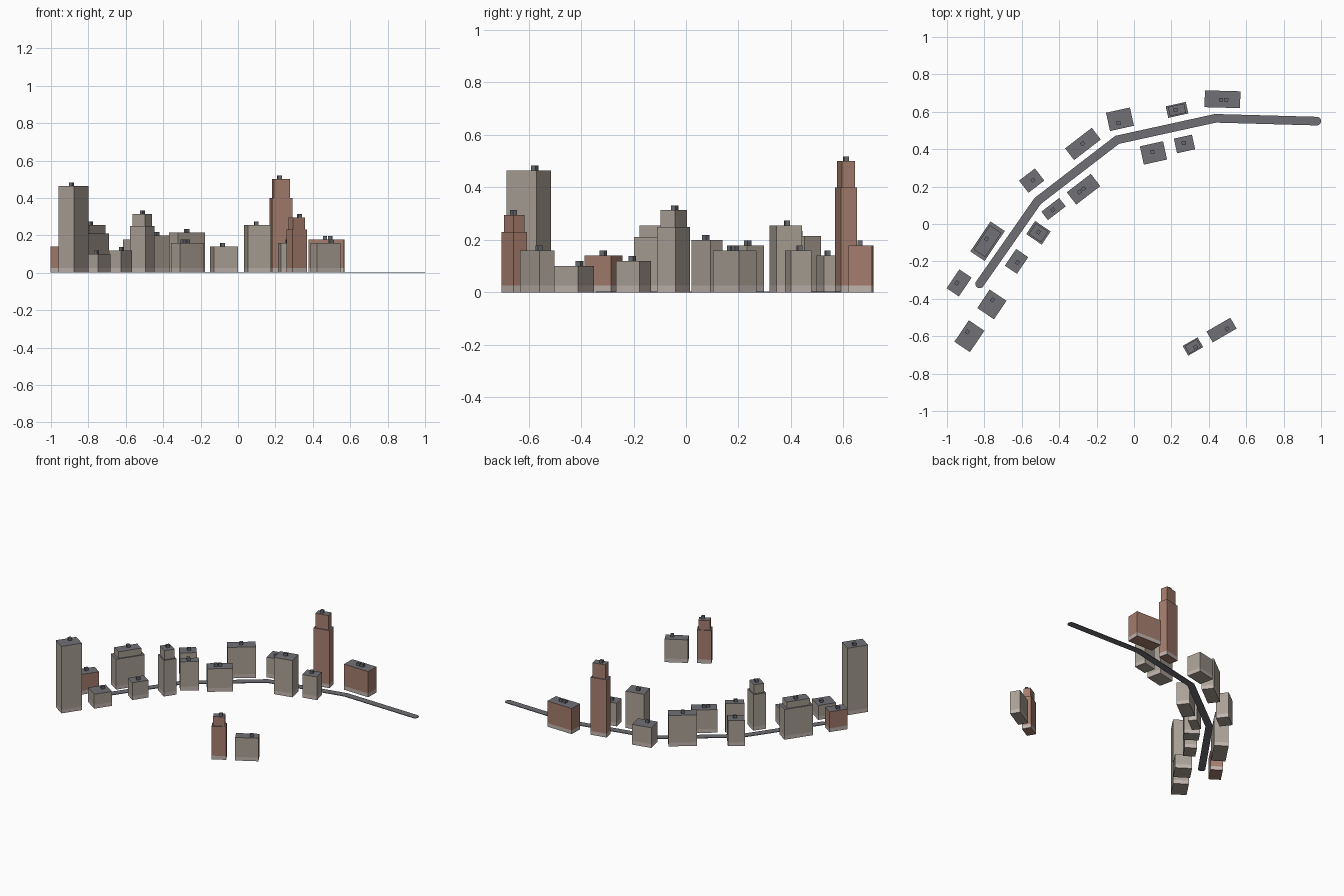
import bpy, bmesh
from math import radians, pi, cos, sin, atan2
from mathutils import Matrix, Vector

cube = bpy.data.objects.get("Cube")
if cube:
    bpy.data.objects.remove(cube, do_unlink=True)


def material(name, r, g, b):
    mat = bpy.data.materials.new(name)
    mat.use_nodes = True
    mat.diffuse_color = (r, g, b, 1)
    mat.node_tree.nodes["Principled BSDF"].inputs["Base Color"].default_value = (r, g, b, 1)
    return mat


STONE = material("stone wall", .40, .355, .305)
BRICK = material("brick wall", .375, .205, .155)
ROOF = material("grey roof", .165, .167, .182)
SHOPFRONT = material("pale shopfront", .53, .455, .42)
METAL = material("roof unit metal", .14, .15, .168)
ASPHALT = material("asphalt", .162, .163, .178)

BAND = 0.026        # height of the ground floor band
UNIT = 0.022        # width of a roof unit
TIER_SCALE = 0.8    # setback of an upper storey


def finish(bm, name, mats):
    mesh = bpy.data.meshes.new(name)
    bm.to_mesh(mesh)
    bm.free()
    for mat in mats:
        mesh.materials.append(mat)
    obj = bpy.data.objects.new(name, mesh)
    bpy.context.collection.objects.link(obj)
    return obj


def box(name, x, y, bottom, length, width, height, angle, mats):
    """Turned box: first material on walls, second on top, third on the low band."""
    bm = bmesh.new()
    place = (Matrix.Translation((x, y, bottom + height / 2))
             @ Matrix.Rotation(radians(angle), 4, "Z")
             @ Matrix.Diagonal((length, width, height, 1)))
    bmesh.ops.create_cube(bm, size=1, matrix=place)
    if len(mats) > 2:
        bmesh.ops.bisect_plane(bm, geom=bm.verts[:] + bm.edges[:] + bm.faces[:],
                               plane_co=(0, 0, BAND), plane_no=(0, 0, 1))
    bm.normal_update()
    for face in bm.faces:
        if face.normal.z > 0.5:
            face.material_index = min(1, len(mats) - 1)
        elif len(mats) > 2 and abs(face.normal.z) < 0.5 and face.calc_center_median().z < BAND:
            face.material_index = 2
    return finish(bm, name, mats)


def building(name, angle, x, y, length, width, height, unit, wall=STONE, tier=0, units=1):
    """Block with a ground floor band, an optional set-back tier and roof units."""
    box(name + "_block", x, y, 0, length, width, height, angle, (wall, ROOF, SHOPFRONT))
    top = height
    if tier:
        box(name + "_tier", x, y, height, length * TIER_SCALE, width * TIER_SCALE,
            tier - height, angle, (wall, ROOF))
        top = tier
    for i in range(units):
        shift = i * UNIT * 1.25
        box(f"{name}_roof_unit_{i + 1}", x + unit[0] - shift * cos(radians(angle)),
            y + unit[1] - shift * sin(radians(angle)), top, UNIT, UNIT * 0.85,
            UNIT * 0.85, angle, (METAL,))


# Road: mitred ribbon with rounded ends
path = [Vector(p) for p in ((-.825, -.32), (-.515, .123), (-.09, .45), (.435, .565), (.977, .55))]
half = 0.023


def heading(a, b):
    d = b - a
    return atan2(d.y, d.x)


angles = [heading(a, b) for a, b in zip(path, path[1:])]


def road_side(sign):
    """Offset points at the inner bends."""
    points = []
    for p, a, b in zip(path[1:-1], angles, angles[1:]):
        mid = (a + b) / 2 + sign * pi / 2
        reach = half / cos((a - b) / 2)
        points.append(p + Vector((cos(mid), sin(mid))) * reach)
    return points


def road_cap(centre, start, steps=10):
    """Half circle, counter-clockwise."""
    return [centre + half * Vector((cos(start + pi * i / steps), sin(start + pi * i / steps)))
            for i in range(steps + 1)]


outline = (road_side(-1) + road_cap(path[-1], angles[-1] - pi / 2)
           + road_side(1)[::-1] + road_cap(path[0], angles[0] + pi / 2))
bm = bmesh.new()
base = bm.faces.new([bm.verts.new((p.x, p.y, 0)) for p in outline])
extruded = bmesh.ops.extrude_face_region(bm, geom=[base], use_keep_orig=True)
for item in extruded["geom"]:
    if isinstance(item, bmesh.types.BMVert):
        item.co.z = 0.004
bmesh.ops.recalc_face_normals(bm, faces=bm.faces[:])
finish(bm, "road", [ASPHALT])

# Buildings along the first stretch of road
west = 56
building("west_end_brick_house", west, -.935, -.315, .122, .079, .14, (-.012, 0), BRICK)
building("west_low_house", west, -.76, -.43, .119, .108, .10, (.004, .024))
building("west_tower", west, -.88, -.60, .138, .10, .465, (-.01, .023))
building("west_stepped_hall", west, -.783, -.092, .193, .092, .21, (-.005, .012), tier=.255)
building("west_small_house", west, -.628, -.20, .108, .078, .12, (.005, -.005))
building("west_stepped_tower", west, -.511, -.047, .085, .10, .25, (0, .004), tier=.313)

# Buildings along the second stretch
middle = 37.6
building("middle_corner_house", middle, -.547, .232, .107, .082, .178, (.006, .003))
building("middle_slim_house", middle, -.43, .08, .12, .057, .20, (-.004, -.004))
building("middle_back_hall", middle, -.273, .428, .18, .079, .215, (-.002, .002))
building("middle_front_hall", middle, -.27, .186, .162, .083, .16, (0, .002), units=2)

# Buildings along the third stretch
north = 12.4
building("north_house", north, -.075, .56, .131, .10, .14, (-.008, -.02))
building("north_brick_tower", north, .23, .61, .11, .063, .40, (-.008, 0), BRICK, tier=.50)
building("north_front_block", north, .104, .38, .127, .10, .255, (-.006, .005))
building("north_front_house", north, .27, .428, .099, .08, .16, (-.004, .005))

# Building along the last stretch
building("east_brick_hall", -1.6, .473, .667, .19, .09, .178, (.02, -.004), BRICK, units=2)

# Separate pair to the south
south = 30
building("south_brick_tower", south, .315, -.655, .092, .06, .23, (.014, -.002), BRICK, tier=.295)
building("south_house", south, .468, -.567, .147, .067, .16, (.03, .006))
